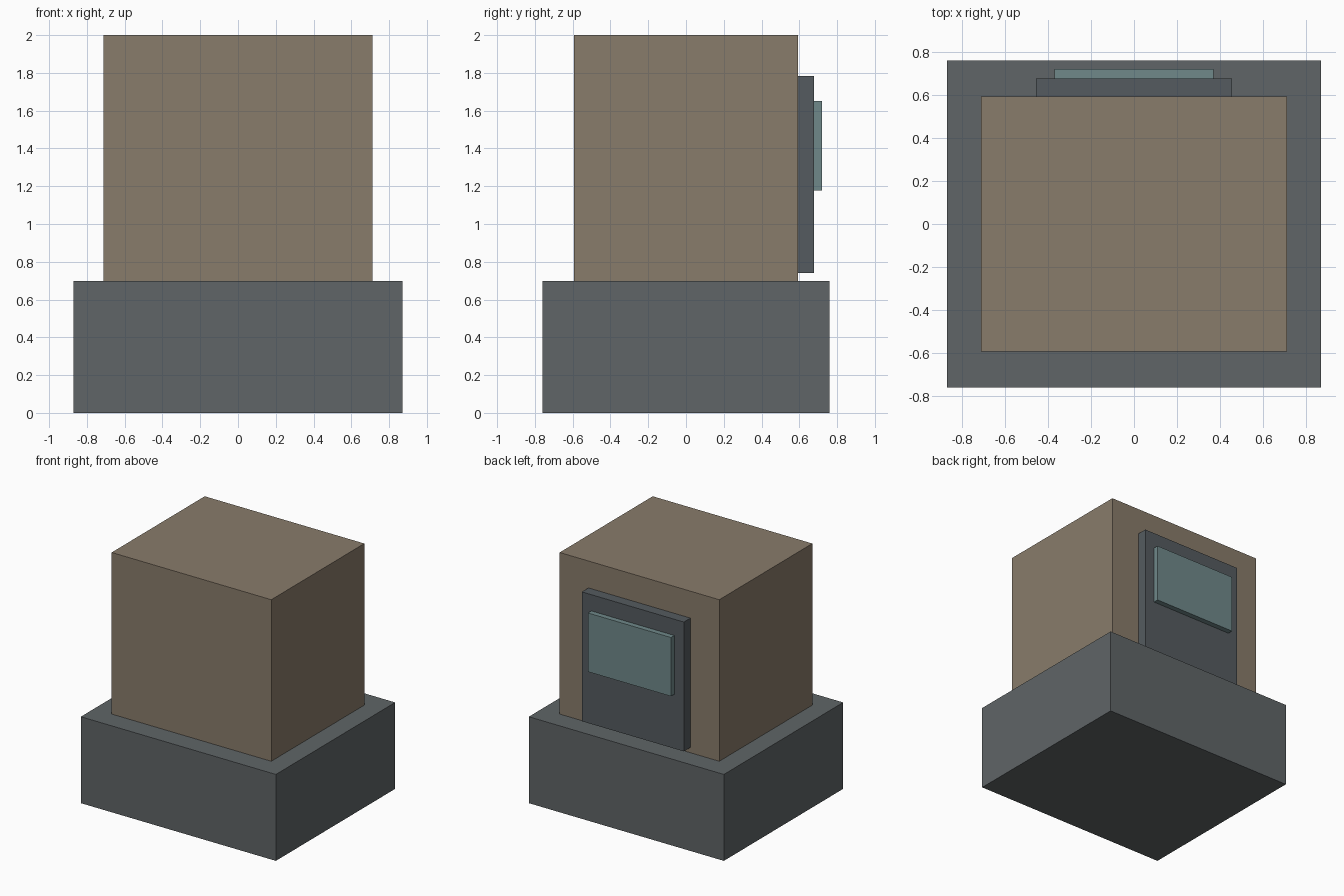
import bpy

if "Cube" in bpy.data.objects:
    bpy.data.objects.remove(bpy.data.objects["Cube"])


def material(name, rgb):
    mat = bpy.data.materials.new(name)
    mat.diffuse_color = (*rgb, 1)
    mat.use_nodes = True
    mat.node_tree.nodes["Principled BSDF"].inputs["Base Color"].default_value = mat.diffuse_color
    return mat


def box(name, lo, hi, mat):
    centre = [(a + b) / 2 for a, b in zip(lo, hi)]
    bpy.ops.mesh.primitive_cube_add(size=1, location=centre)
    ob = bpy.context.object
    ob.name = name
    ob.scale = [b - a for a, b in zip(lo, hi)]
    bpy.ops.object.transform_apply(location=False, rotation=False, scale=True)
    ob.data.materials.append(mat)
    return ob


stone = material("slate_grey", (0.115, 0.13, 0.135))
tan = material("tan", (0.25, 0.2, 0.145))
dark = material("dark_grey", (0.09, 0.105, 0.115))
glass = material("teal_glass", (0.16, 0.25, 0.255))

# Plinth and cabin block
box("base", (-0.87, -0.76, 0), (0.87, 0.76, 0.697), stone)
box("body", (-0.712, -0.593, 0.697), (0.712, 0.593, 2), tan)

# Door panel and window on the back face
box("door_panel", (-0.455, 0.593, 0.74), (0.455, 0.677, 1.783), dark)
box("window", (-0.37, 0.677, 1.178), (0.37, 0.72, 1.652), glass)
